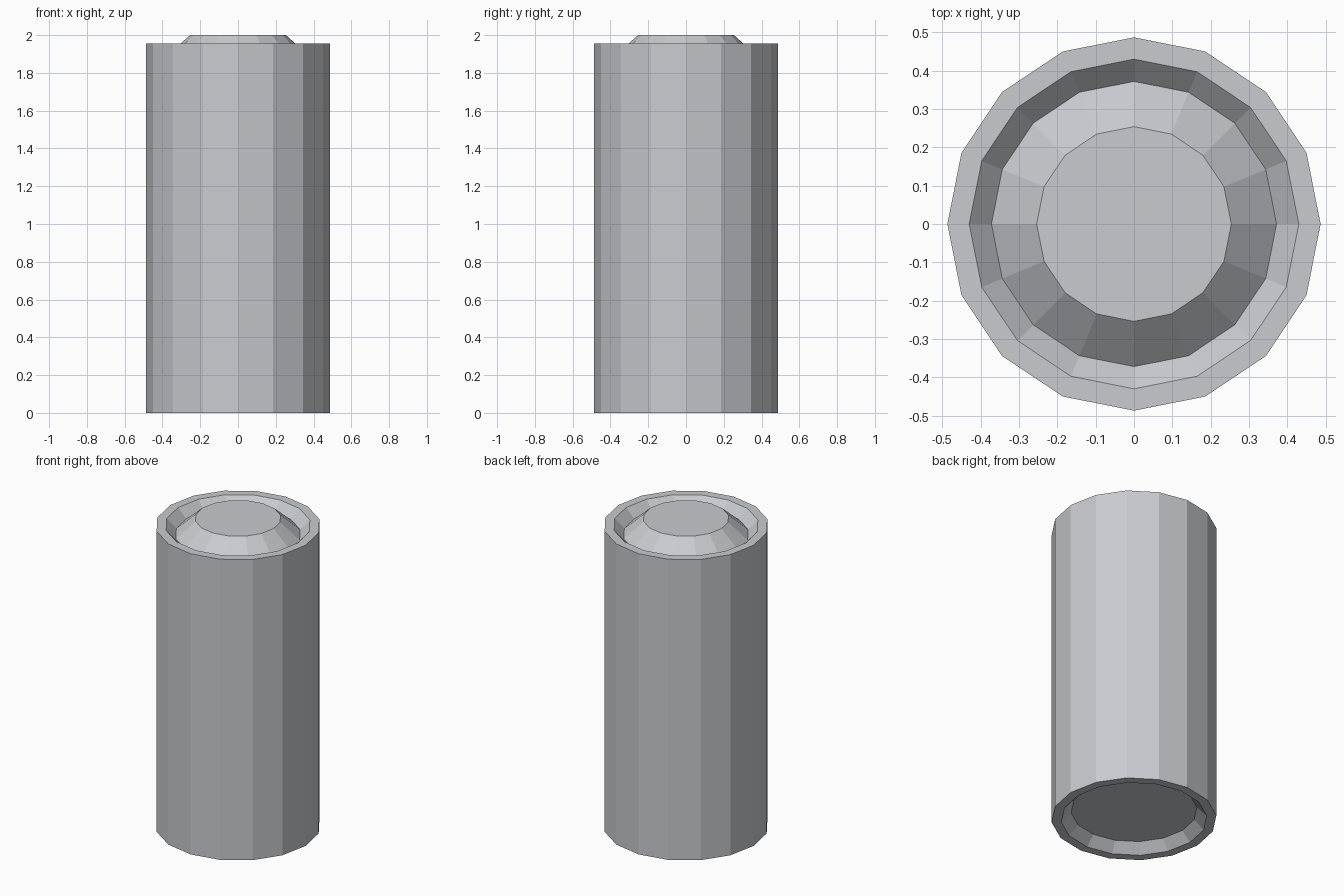
import bpy, bmesh, math

if "Cube" in bpy.data.objects:
    bpy.data.objects.remove(bpy.data.objects["Cube"])

SIDES = 16

grey = bpy.data.materials.new("light_grey")
grey.diffuse_color = (0.58, 0.60, 0.63, 1)
grey.use_nodes = True
grey.node_tree.nodes["Principled BSDF"].inputs["Base Color"].default_value = grey.diffuse_color

# Profile (radius, height) from the recessed base, up the wall, to the raised cap
PROFILE = [
    (0.372, 0.060),  # recessed base floor
    (0.430, 0.0),    # base rim, inner edge
    (0.487, 0.0),    # base rim, outer edge
    (0.487, 1.955),  # top rim, outer edge
    (0.430, 1.955),  # top rim, inner edge
    (0.372, 1.896),  # bottom of the groove
    (0.254, 2.0),    # flat cap
]


def lathe(name, profile, material):
    """Spin a profile into a closed faceted solid."""
    bm = bmesh.new()
    rings = []
    for r, z in profile:
        angles = [2 * math.pi * i / SIDES for i in range(SIDES)]
        rings.append([bm.verts.new((r * math.cos(a), r * math.sin(a), z)) for a in angles])
    for lower, upper in zip(rings, rings[1:]):
        for i in range(SIDES):
            j = (i + 1) % SIDES
            bm.faces.new((lower[i], lower[j], upper[j], upper[i]))
    bm.faces.new(rings[0][::-1])
    bm.faces.new(rings[-1])
    bmesh.ops.recalc_face_normals(bm, faces=bm.faces)
    mesh = bpy.data.meshes.new(name)
    bm.to_mesh(mesh)
    bm.free()
    mesh.materials.append(material)
    obj = bpy.data.objects.new(name, mesh)
    bpy.context.collection.objects.link(obj)
    return obj


# Canister with grooved top and hollowed base
lathe("canister_body", PROFILE, grey)
